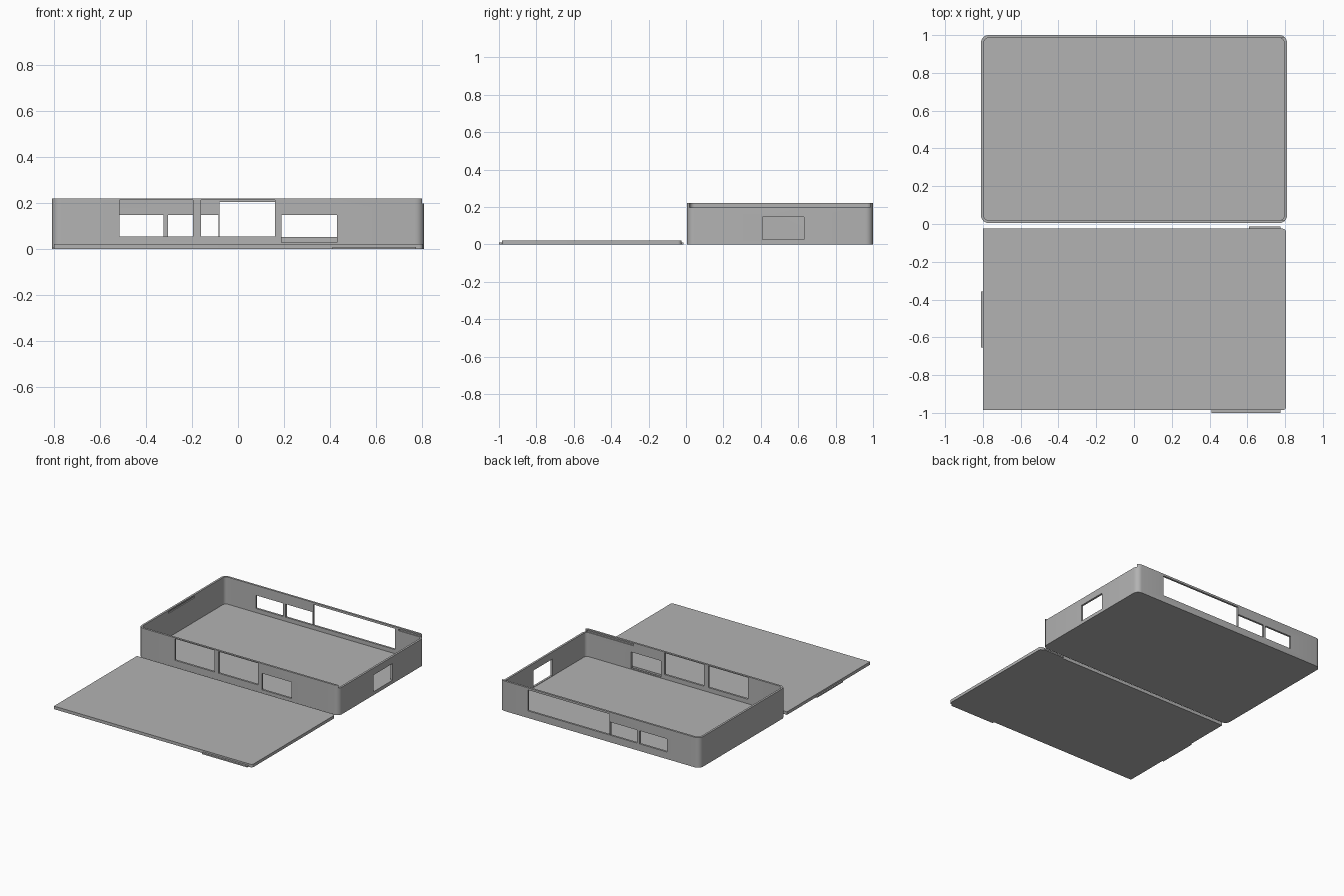
import bpy, bmesh, math

if "Cube" in bpy.data.objects:
    bpy.data.objects.remove(bpy.data.objects["Cube"])

grey = bpy.data.materials.new("plain grey")
grey.diffuse_color = (0.448, 0.448, 0.448, 1)
grey.use_nodes = True
grey.node_tree.nodes["Principled BSDF"].inputs["Base Color"].default_value = grey.diffuse_color


def slab(name, x0, x1, y0, y1, z0, z1, radii=(0, 0, 0, 0), steps=6):
    """Upright prism with rounded corners (front-right, back-right, back-left, front-left)."""
    pts = []
    corners = [(x1, y0, -1, 1), (x1, y1, -1, -1), (x0, y1, 1, -1), (x0, y0, 1, 1)]
    for i, ((cx, cy, sx, sy), r) in enumerate(zip(corners, radii)):
        if r == 0:
            pts.append((cx, cy))
            continue
        for k in range(steps + 1):
            a = math.pi / 2 * (i - 1 + k / steps)
            pts.append((cx + sx * r + r * math.cos(a), cy + sy * r + r * math.sin(a)))
    bm = bmesh.new()
    face = bm.faces.new([bm.verts.new((x, y, z0)) for x, y in pts])
    top = bmesh.ops.extrude_face_region(bm, geom=[face])["geom"]
    bmesh.ops.translate(bm, vec=(0, 0, z1 - z0),
                        verts=[v for v in top if isinstance(v, bmesh.types.BMVert)])
    bmesh.ops.recalc_face_normals(bm, faces=bm.faces)
    mesh = bpy.data.meshes.new(name)
    bm.to_mesh(mesh)
    bm.free()
    mesh.materials.append(grey)
    obj = bpy.data.objects.new(name, mesh)
    bpy.context.collection.objects.link(obj)
    return obj


def smooth(obj):
    bpy.ops.object.select_all(action='DESELECT')
    obj.select_set(True)
    bpy.context.view_layer.objects.active = obj
    bpy.ops.object.shade_smooth_by_angle(angle=math.radians(30))


# Tray shell with rounded corners
tray = slab("tray", -0.81, 0.81, 0.005, 1.0, 0, 0.22, (0.04,) * 4)

# Everything removed from the tray: x0, x1, y0, y1, z0, z1
cuts = {
    "front_port_a": (-0.515, -0.195, -0.05, 0.1, 0.055, 0.213),
    "front_port_b": (-0.16, 0.16, -0.05, 0.1, 0.055, 0.213),
    "front_port_c": (0.19, 0.43, -0.05, 0.1, 0.028, 0.148),
    "back_port_a": (-0.545, -0.325, 0.9, 1.05, 0.052, 0.148),
    "back_port_b": (-0.305, -0.085, 0.9, 1.05, 0.052, 0.148),
    "back_port_c": (-0.08, 0.58, 0.9, 1.05, 0.052, 0.205),
    "right_port": (0.7, 0.9, 0.41, 0.63, 0.025, 0.147),
    "lid_entry": (0.7, 0.9, 0.02, 0.985, 0.198, 0.3),
    "left_groove": (-0.803, -0.7, 0.33, 0.63, 0.198, 0.21),
    "front_groove": (0.41, 0.79, 0.012, 0.1, 0.198, 0.21),
    "back_groove": (0.61, 0.79, 0.9, 0.993, 0.198, 0.21),
}
cutters = [slab("cavity_cutter", -0.795, 0.795, 0.02, 0.985, 0.022, 0.3, (0.025,) * 4)]
cutters += [slab(n + "_cutter", *c) for n, c in cuts.items()]
for c in cutters:
    mod = tray.modifiers.new(c.name, 'BOOLEAN')
    mod.operation = 'DIFFERENCE'
    mod.solver = 'EXACT'
    mod.object = c
bpy.context.view_layer.objects.active = tray
for c in cutters:
    bpy.ops.object.modifier_apply(modifier=c.name)
    bpy.data.objects.remove(c, do_unlink=True)
smooth(tray)

# Sliding lid, rounded at its outer end only
lid = slab("lid", -0.80, 0.805, -0.985, -0.025, 0, 0.022, (0.018, 0.018, 0, 0))
smooth(lid)

# Catches that fit the grooves
slab("left_catch", -0.81, -0.80, -0.655, -0.358, 0, 0.01)
slab("front_catch", 0.41, 0.775, -1.0, -0.985, 0, 0.01)
slab("back_catch", 0.61, 0.775, -0.025, -0.014, 0, 0.01)
